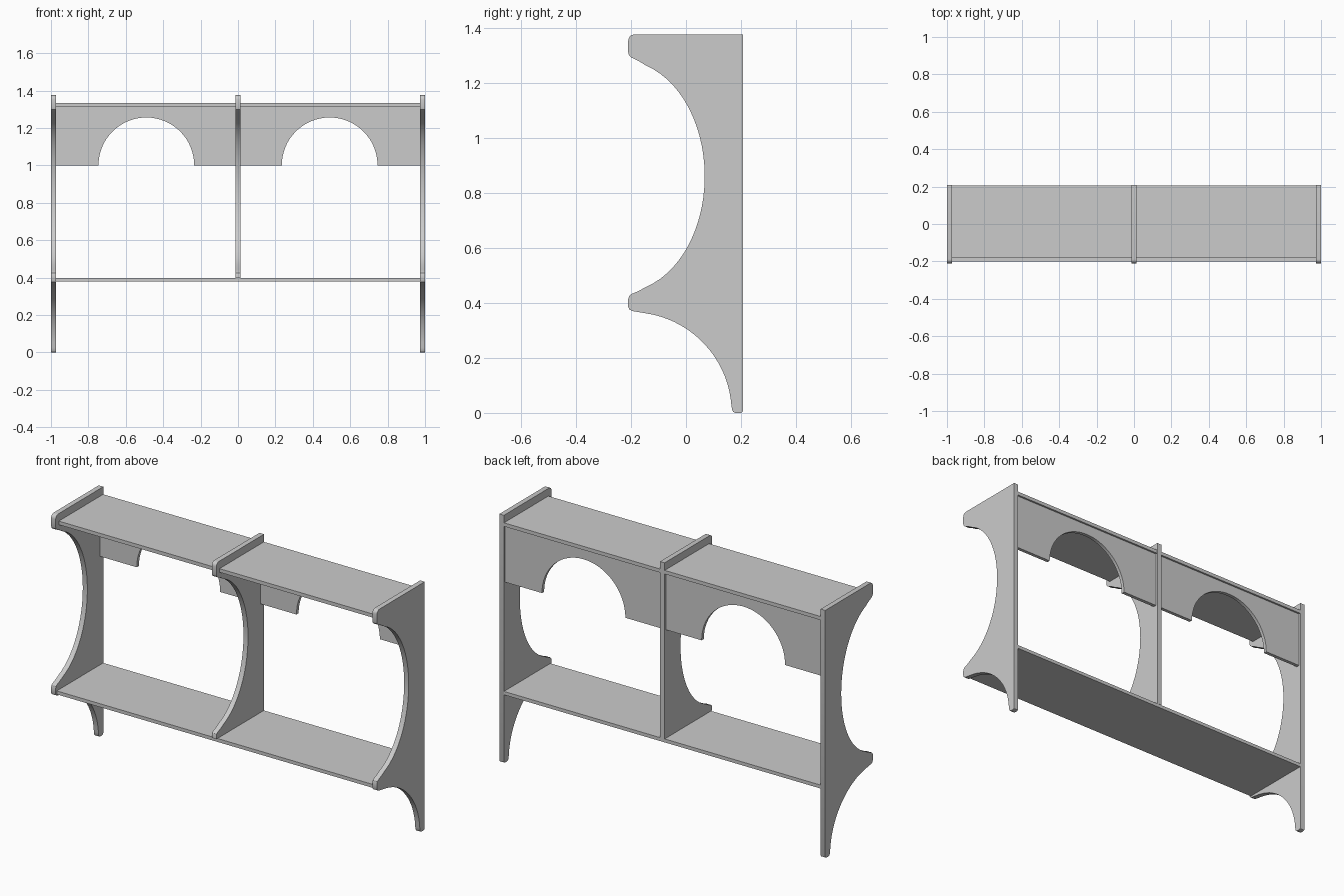
import bpy, bmesh
from math import sin, cos, radians

if "Cube" in bpy.data.objects:
    bpy.data.objects.remove(bpy.data.objects["Cube"])


def prism(name, pts, to3d, lo, hi):
    """Extrude a 2D outline between lo and hi along the axis chosen by to3d."""
    bm = bmesh.new()
    a = [bm.verts.new(to3d(u, v, lo)) for u, v in pts]
    b = [bm.verts.new(to3d(u, v, hi)) for u, v in pts]
    n = len(pts)
    bm.faces.new(a)
    bm.faces.new(b[::-1])
    for i in range(n):
        j = (i + 1) % n
        bm.faces.new((a[i], b[i], b[j], a[j]))
    bmesh.ops.recalc_face_normals(bm, faces=bm.faces)
    me = bpy.data.meshes.new(name)
    bm.to_mesh(me)
    bm.free()
    ob = bpy.data.objects.new(name, me)
    bpy.context.collection.objects.link(ob)
    bpy.ops.object.select_all(action='DESELECT')
    ob.select_set(True)
    bpy.context.view_layer.objects.active = ob
    bpy.ops.object.shade_smooth_by_angle(angle=radians(30))
    return ob


def arc(cu, cv, ru, rv, start, end, n):
    return [(cu + ru * cos(radians(start + (end - start) * i / n)),
             cv + rv * sin(radians(start + (end - start) * i / n))) for i in range(n + 1)]


yz = lambda u, v, w: (w, u, v)   # outline in YZ, depth along X
xz = lambda u, v, w: (u, w, v)   # outline in XZ, depth along Y

BACK, FRONT, TOP, T = 0.208, -0.21, 1.375, 0.014

# Upper outline shared by all uprights: rounded top nose and long concave curve
upper = [(BACK, TOP)]
upper += arc(-0.188, 1.353, 0.022, 0.022, 90, 180, 5)
upper += [(FRONT, 1.31), (-0.207, 1.299), (-0.198, 1.291), (-0.172, 1.279)]
upper += arc(-0.232, 0.86, 0.30, 0.42, 73, -73, 28)
upper += [(-0.172, 0.443), (-0.198, 0.432), (-0.207, 0.424), (FRONT, 0.413)]

# End uprights continue down to a rounded foot
lower = [(FRONT, 0.386), (-0.206, 0.376), (-0.195, 0.37)]
lower += arc(-0.2, 0, 0.366, 0.366, 82, 4, 18)
lower += [(0.168, 0.01), (0.172, 0.003), (0.18, 0), (0.198, 0), (0.205, 0.003), (BACK, 0.01)]

for side, x in (("left", -1 + T), ("right", 1 - T)):
    prism(f"{side}_side_panel", upper + lower, yz, x - T, x + T)

# Centre divider stands on the lower shelf
prism("centre_divider", upper + [(FRONT, 0.398), (BACK, 0.398)], yz, -T, T)


# Shelves
def shelf(name, x0, x1, front, z0, z1):
    prism(name, [(front, z0), (BACK - 0.001, z0), (BACK - 0.001, z1), (front, z1)], yz, x0, x1)


IN = 1 - 2 * T
shelf("lower_shelf", -IN, IN, -0.2, 0.379, 0.398)
for side, s in (("left", -1), ("right", 1)):
    x0, x1 = sorted((s * T, s * IN))
    shelf(f"{side}_top_shelf", x0, x1, -0.182, 1.313, 1.333)
    # Back board with semicircular arch cut-out
    outline = [(x0, 1.313), (x0, 1.0)] + arc(s * 0.49, 1.0, 0.256, 0.256, 180, 0, 32)
    outline += [(x1, 1.0), (x1, 1.313)]
    prism(f"{side}_arched_back", outline, xz, 0.178, 0.197)
